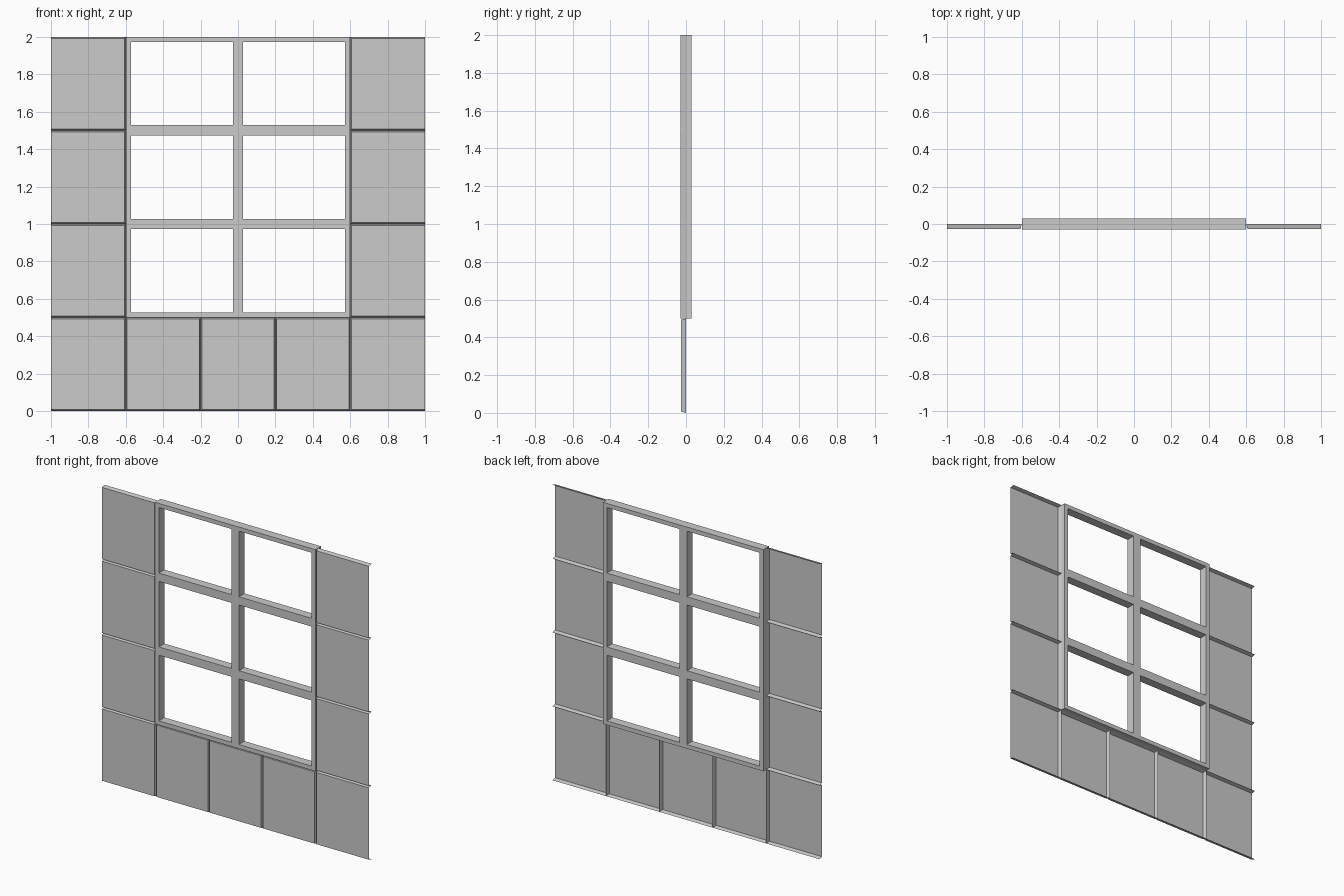
import bpy, bmesh

if "Cube" in bpy.data.objects:
    bpy.data.objects.remove(bpy.data.objects["Cube"])

T = 0.028      # half bar width of the window frame
D = 0.027      # depth of the wall panels
INSET = 0.007  # taper of the folded panel edges


def finish(bm, name):
    bmesh.ops.recalc_face_normals(bm, faces=bm.faces)
    mesh = bpy.data.meshes.new(name)
    bm.to_mesh(mesh)
    bm.free()
    obj = bpy.data.objects.new(name, mesh)
    bpy.context.collection.objects.link(obj)
    return obj


def wall_panel(x0, z0, fold_left=True, fold_right=True):
    """Thin sheet with tapered edges folded back; outer wall ends stay open."""
    x1, z1 = x0 + 0.4, z0 + 0.5
    fx0 = x0 + INSET * fold_left
    fx1 = x1 - INSET * fold_right
    bm = bmesh.new()
    front = [bm.verts.new((x, -D, z)) for x, z in
             ((fx0, z0 + INSET), (fx1, z0 + INSET), (fx1, z1 - INSET), (fx0, z1 - INSET))]
    back = [bm.verts.new((x, 0, z)) for x, z in
            ((x0, z0), (x1, z0), (x1, z1), (x0, z1))]
    bm.faces.new(front)
    for i, fold in enumerate((True, fold_right, True, fold_left)):
        j = (i + 1) % 4
        if fold:
            bm.faces.new((front[j], front[i], back[i], back[j]))
    finish(bm, "wall_panel")


def window_frame():
    """Two by three frame, bars cut from a grid and extruded through the wall."""
    xs = [-0.6, -0.6 + T, -T, T, 0.6 - T, 0.6]
    zs = [0.5, 0.5 + T, 1 - T, 1 + T, 1.5 - T, 1.5 + T, 2 - T, 2]
    bm = bmesh.new()
    grid = [[bm.verts.new((x, -0.03, z)) for z in zs] for x in xs]
    for i in range(len(xs) - 1):
        for j in range(len(zs) - 1):
            if i % 2 and j % 2:
                continue  # window opening
            bm.faces.new((grid[i][j], grid[i + 1][j], grid[i + 1][j + 1], grid[i][j + 1]))
    ext = bmesh.ops.extrude_face_region(bm, geom=bm.faces[:], use_keep_orig=True)
    moved = [g for g in ext["geom"] if isinstance(g, bmesh.types.BMVert)]
    bmesh.ops.translate(bm, verts=moved, vec=(0, 0.06, 0))
    finish(bm, "window_frame")


# Bottom row of panels
for k in range(5):
    wall_panel(-1 + 0.4 * k, 0, k > 0, k < 4)

# Side columns of panels
for row in (1, 2, 3):
    wall_panel(-1, 0.5 * row, fold_left=False)
    wall_panel(0.6, 0.5 * row, fold_right=False)

window_frame()
